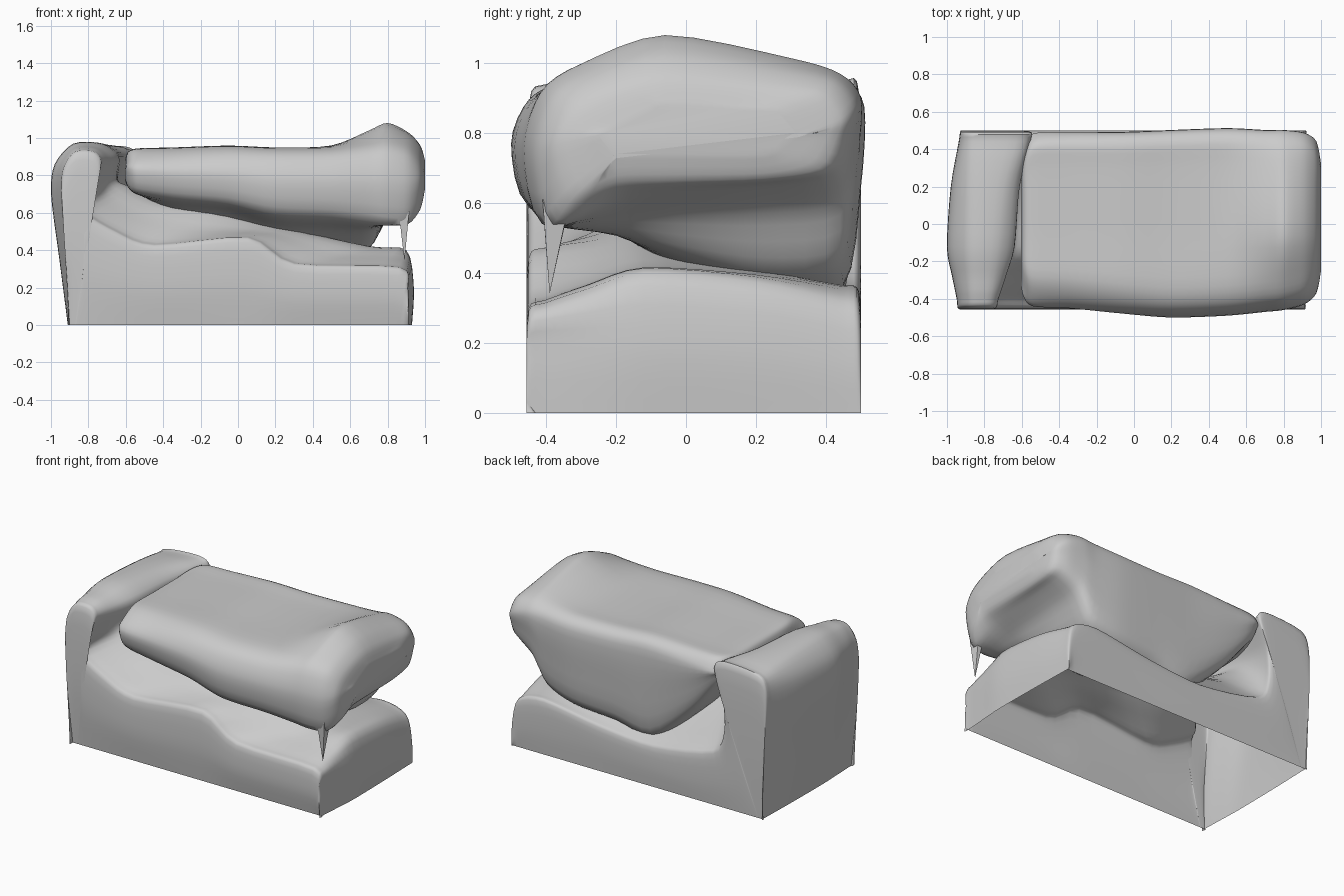
import bpy, bmesh
from mathutils import Vector

if "Cube" in bpy.data.objects:
    bpy.data.objects.remove(bpy.data.objects["Cube"])


def spline(pts, steps, closed=False):
    """Catmull-Rom curve through the control points."""
    n, out = len(pts), []
    for i in range(n if closed else n - 1):
        if closed:
            a, b, c, d = (pts[(i + k) % n] for k in (-1, 0, 1, 2))
        else:
            a, b, c, d = (pts[min(max(i + k, 0), n - 1)] for k in (-1, 0, 1, 2))
        for s in range(steps):
            t = s / steps
            out.append(b + 0.42 * t * (c - a)
                       + t * t * (3 * (c - b) - 0.84 * (c - a) - 0.42 * (d - b))
                       + t ** 3 * (2 * (b - c) + 0.42 * (c - a) + 0.42 * (d - b)))
    if not closed:
        out.append(pts[-1].copy())
    return out


def finish(name, bm):
    bmesh.ops.recalc_face_normals(bm, faces=bm.faces)
    me = bpy.data.meshes.new(name)
    bm.to_mesh(me)
    bm.free()
    ob = bpy.data.objects.new(name, me)
    bpy.context.collection.objects.link(ob)
    for o in bpy.context.selected_objects:
        o.select_set(False)
    ob.select_set(True)
    bpy.context.view_layer.objects.active = ob
    bpy.ops.object.shade_smooth_by_angle(angle=0.9)
    return ob


def loft(name, rows, closed=False, caps=False, steps=4):
    """Smooth skin over a grid of control points."""
    rows = [spline(r, steps, closed) for r in rows]
    cols = [spline(list(c), steps) for c in zip(*rows)]
    bm = bmesh.new()
    v = [[bm.verts.new(p) for p in c] for c in cols]
    n = len(v)
    for i in range(n if closed else n - 1):
        a, b = v[i], v[(i + 1) % n]
        for j in range(len(a) - 1):
            bm.faces.new((a[j], a[j + 1], b[j + 1], b[j]))
    if caps:
        bm.faces.new([c[0] for c in v])
        bm.faces.new([c[-1] for c in v])
    return finish(name, bm)


# Base with left arm: x/z profiles at the front, middle and back
front = [(-.90, 0), (-.92, .35), (-.945, .72), (-.93, .85), (-.87, .93), (-.77, .93),
         (-.73, .87), (-.78, .72), (-.82, .61), (-.65, .5), (-.45, .43), (.05, .47),
         (.3, .33), (.86, .31), (.91, .2), (.91, 0)]
middle = [(-.91, 0), (-.955, .35), (-1, .7), (-.98, .86), (-.88, .97), (-.73, .97),
          (-.64, .9), (-.65, .78), (-.58, .74), (-.4, .66), (-.1, .62), (.3, .51),
          (.7, .42), (.9, .40), (.94, .2), (.93, 0)]
back = [(-.90, 0), (-.91, .35), (-.93, .7), (-.92, .86), (-.86, .93), (-.62, .95),
        (-.545, .9), (-.61, .7), (-.62, .5), (-.54, .35), (-.1, .27), (.3, .3),
        (.7, .36), (.88, .31), (.92, .15), (.92, 0)]
# Where each profile column meets the floor
floor_x = [-.91, -.905, -.9, -.895, -.89, -.88, -.87, -.86, -.8, -.65, -.4, .03,
           .3, .82, .89, .92]


def row(p, q, mix, y, height=1.0):
    out = []
    for fx, a, b in zip(floor_x, p, q):
        x, z = a[0] + (b[0] - a[0]) * mix, a[1] + (b[1] - a[1]) * mix
        out.append(Vector((fx + (x - fx) * height, y, z * height)))
    return out


loft("base_and_arm", [
    row(front, front, 0, -.43, 0), row(front, front, 0, -.455, .45),
    row(front, front, 0, -.45, .94), row(front, middle, .06, -.40),
    row(front, middle, .5, -.28), row(middle, middle, 0, -.12),
    row(middle, back, .3, .2), row(middle, back, .9, .44),
    row(back, back, 0, .495, .96), row(back, back, 0, .5, .45),
    row(back, back, 0, .49, 0)])

# Large draped cushion: x, front y, back y, top, hump, bottom front/mid/back
cushion = [
    (-.605, -.32, .25, .87, 0, .79, .78, .78),
    (-.59, -.39, .38, .92, 0, .75, .74, .75),
    (-.54, -.44, .48, .94, 0, .71, .70, .74),
    (-.35, -.45, .49, .945, 0, .68, .63, .52),
    (-.05, -.48, .49, .955, 0, .65, .59, .27),
    (.2, -.50, .50, .945, 0, .595, .52, .31),
    (.5, -.49, .51, .945, .015, .58, .51, .34),
    (.7, -.47, .50, .96, .08, .555, .51, .41),
    (.8, -.46, .50, .97, .11, .54, .56, .57),
    (.91, -.43, .485, .95, .08, .54, .61, .645),
    (.975, -.37, .44, .91, .05, .62, .66, .67),
    (1.0, -.25, .32, .86, .02, .73, .74, .74)]
rings = []
for x, yf, yb, zt, h, zf, zm, zb in cushion:
    m = (zf + zt) / 2
    ring = [(yf + .05, zf), (yf, m), (yf + .05, zt - .05), (yf + .16, zt + h * .25),
            (-.06, zt + h), (yb - .2, zt + h * .4), (yb - .06, zt), (yb, zt - .07),
            (yb - .01, (zt + zb) / 2), (yb - .06, zb + .03), (.22, zb),
            (-.03, (zm + zb) / 2), (-.2, zm)]
    rings.append([Vector((x, y, z)) for y, z in ring])
loft("draped_cushion", rings, closed=True, caps=True)

# Pointed drip hanging from the front right cushion corner
bm = bmesh.new()
ring = [bm.verts.new(p) for p in ((.86, -.41, .60), (.915, -.41, .61),
                                  (.91, -.33, .62), (.87, -.33, .61))]
tip = bm.verts.new((.89, -.39, .34))
bm.faces.new(ring)
for i in range(4):
    bm.faces.new((ring[i], ring[(i + 1) % 4], tip))
finish("corner_drip", bm)
